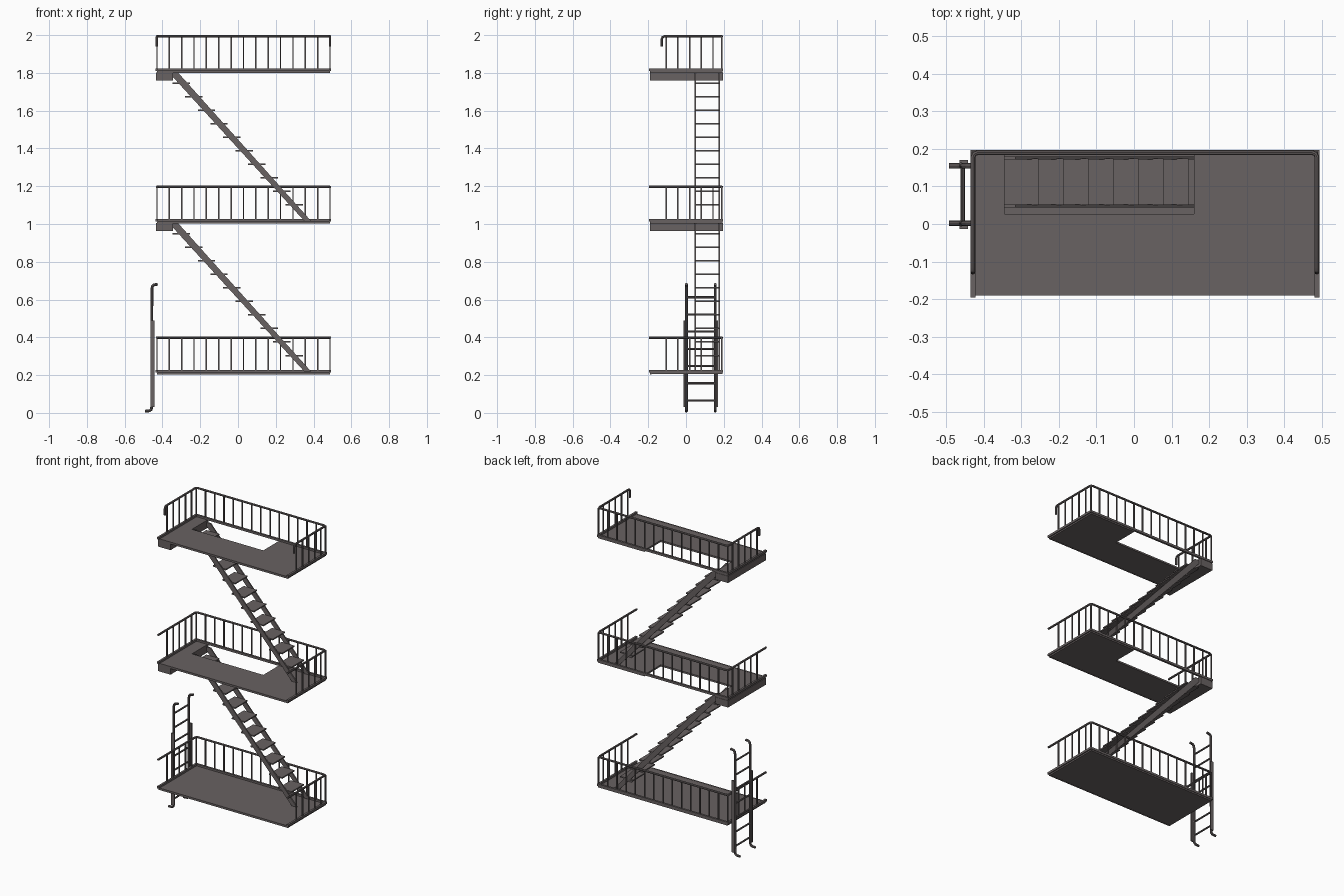
import bpy, bmesh
from mathutils import Vector

if "Cube" in bpy.data.objects:
    bpy.data.objects.remove(bpy.data.objects["Cube"])

metal = bpy.data.materials.new("dark_iron")
metal.diffuse_color = (0.14, 0.122, 0.122, 1)
metal.use_nodes = True
metal.node_tree.nodes["Principled BSDF"].inputs["Base Color"].default_value = metal.diffuse_color


def finish(bm, name):
    bmesh.ops.recalc_face_normals(bm, faces=bm.faces)
    me = bpy.data.meshes.new(name)
    bm.to_mesh(me)
    bm.free()
    me.materials.append(metal)
    ob = bpy.data.objects.new(name, me)
    bpy.context.collection.objects.link(ob)
    return ob


def box(bm, x0, x1, y0, y1, z0, z1):
    vs = bmesh.ops.create_cube(bm, size=1)["verts"]
    for v in vs:
        v.co = Vector(((x0 + x1) / 2 + v.co.x * (x1 - x0),
                       (y0 + y1) / 2 + v.co.y * (y1 - y0),
                       (z0 + z1) / 2 + v.co.z * (z1 - z0)))


def prism(bm, pts, axis, a, b):
    """Extrude a 2D outline along y (points are x,z) or z (points are x,y)."""
    def put(p, t):
        return (p[0], t, p[1]) if axis == "y" else (p[0], p[1], t)
    lo = [bm.verts.new(put(p, a)) for p in pts]
    hi = [bm.verts.new(put(p, b)) for p in pts]
    bm.faces.new(lo)
    bm.faces.new(hi)
    n = len(pts)
    for i in range(n):
        bm.faces.new((lo[i], lo[(i + 1) % n], hi[(i + 1) % n], hi[i]))


def tube(name, pts, r):
    cu = bpy.data.curves.new(name, "CURVE")
    cu.dimensions = "3D"
    cu.bevel_depth = r
    cu.bevel_resolution = 2
    cu.use_fill_caps = True
    sp = cu.splines.new("POLY")
    sp.points.add(len(pts) - 1)
    for p, co in zip(sp.points, pts):
        p.co = (*co, 1)
    cu.materials.append(metal)
    ob = bpy.data.objects.new(name, cu)
    bpy.context.collection.objects.link(ob)
    bpy.ops.object.select_all(action="DESELECT")
    ob.select_set(True)
    bpy.context.view_layer.objects.active = ob
    bpy.ops.object.convert(target="MESH")
    bpy.ops.object.shade_smooth_by_angle()


L, R, F, B = -0.429, 0.487, -0.196, 0.19
LEVELS = [("lower", 0.205), ("middle", 1.003), ("upper", 1.80)]

for i, (lev, z) in enumerate(LEVELS):
    # landing floor, notched for the stairwell above the first level
    bm = bmesh.new()
    outline = [(L, -0.184), (R, -0.184), (R, 0.193)]
    if i:
        outline += [(0.16, 0.193), (0.16, 0.027), (-0.345, 0.027), (-0.345, 0.193)]
    outline.append((L, 0.193))
    prism(bm, outline, "z", z, z + 0.011)
    finish(bm, lev + "_landing")

    # beam the stairs hang from
    if i:
        bm = bmesh.new()
        box(bm, -0.434, -0.345, -0.19, 0.195, z - 0.04, z + 0.003)
        finish(bm, lev + "_stair_beam")

    # bottom rails round three sides
    bm = bmesh.new()
    h = 0.0065
    for x in (L, R):
        box(bm, x - h, x + h, F, B + h, z + 0.009, z + 0.023)
    box(bm, L, R, B - h, B + h, z + 0.009, z + 0.023)
    box(bm, L, R, -0.19, -0.182, z - 0.001, z + 0.012)
    finish(bm, lev + "_bottom_rail")

    # handrail, with turned-down ends on the top level
    t, c = z + 0.1935, 0.012
    half = [(B - c), (B - c * 0.3)]
    left = [(L, half[0], t), (L + c * 0.3, half[1], t), (L + c, B, t)]
    right = [(R - c, B, t), (R - c * 0.3, half[1], t), (R, half[0], t)]
    if i == 2:
        end = [(-0.128, t - 0.055), (-0.128, t - 0.014), (-0.124, t - 0.004), (-0.114, t)]
    else:
        end = [(F, t)]
    pts = [(L, y, zz) for y, zz in end] + left + right + [(R, y, zz) for y, zz in reversed(end)]
    tube(lev + "_handrail", pts, 0.0065)

    # balusters
    bm = bmesh.new()
    p = 0.0035
    spots = [(L + (R - L) * k / 14, B) for k in range(15)]
    spots += [(x, -0.105 + 0.062 * k) for x in (L, R) for k in range(5)]
    for x, y in spots:
        box(bm, x - p, x + p, y - p, y + p, z + 0.015, t)
    finish(bm, lev + "_balusters")

# stair flights between landings
for lev, z in LEVELS[1:]:
    bm = bmesh.new()
    side = [(-0.35, z), (-0.316, z), (0.386, z - 0.783), (0.35, z - 0.783), (-0.35, z - 0.016)]
    for y in (0.048, 0.176):
        prism(bm, side, "y", y - 0.004, y + 0.004)
    finish(bm, lev + "_stair_stringers")
    bm = bmesh.new()
    for k in range(10):
        x, tz = -0.30 + 0.0665 * k, z - 0.054 - 0.0717 * k
        box(bm, x - 0.046, x + 0.046, 0.05, 0.174, tz - 0.004, tz + 0.004)
    finish(bm, lev + "_stair_treads")

# drop ladder: hooked stiles, outer sleeves, rungs
for n, y in (("front", 0.002), ("back", 0.155)):
    tube("ladder_stile_" + n,
         [(-0.492, y, 0.009), (-0.468, y, 0.011), (-0.459, y, 0.018), (-0.457, y, 0.03),
          (-0.456, y, 0.655), (-0.453, y, 0.670), (-0.445, y, 0.678), (-0.425, y, 0.681)], 0.0075)
bm = bmesh.new()
for y in (-0.009, 0.166):
    box(bm, -0.464, -0.442, y - 0.004, y + 0.004, 0.03, 0.49)
finish(bm, "ladder_sleeves")
for k in range(7):
    z = 0.066 + 0.091 * k
    tube("ladder_rung", [(-0.456, 0.0, z), (-0.456, 0.157, z)], 0.0055)
